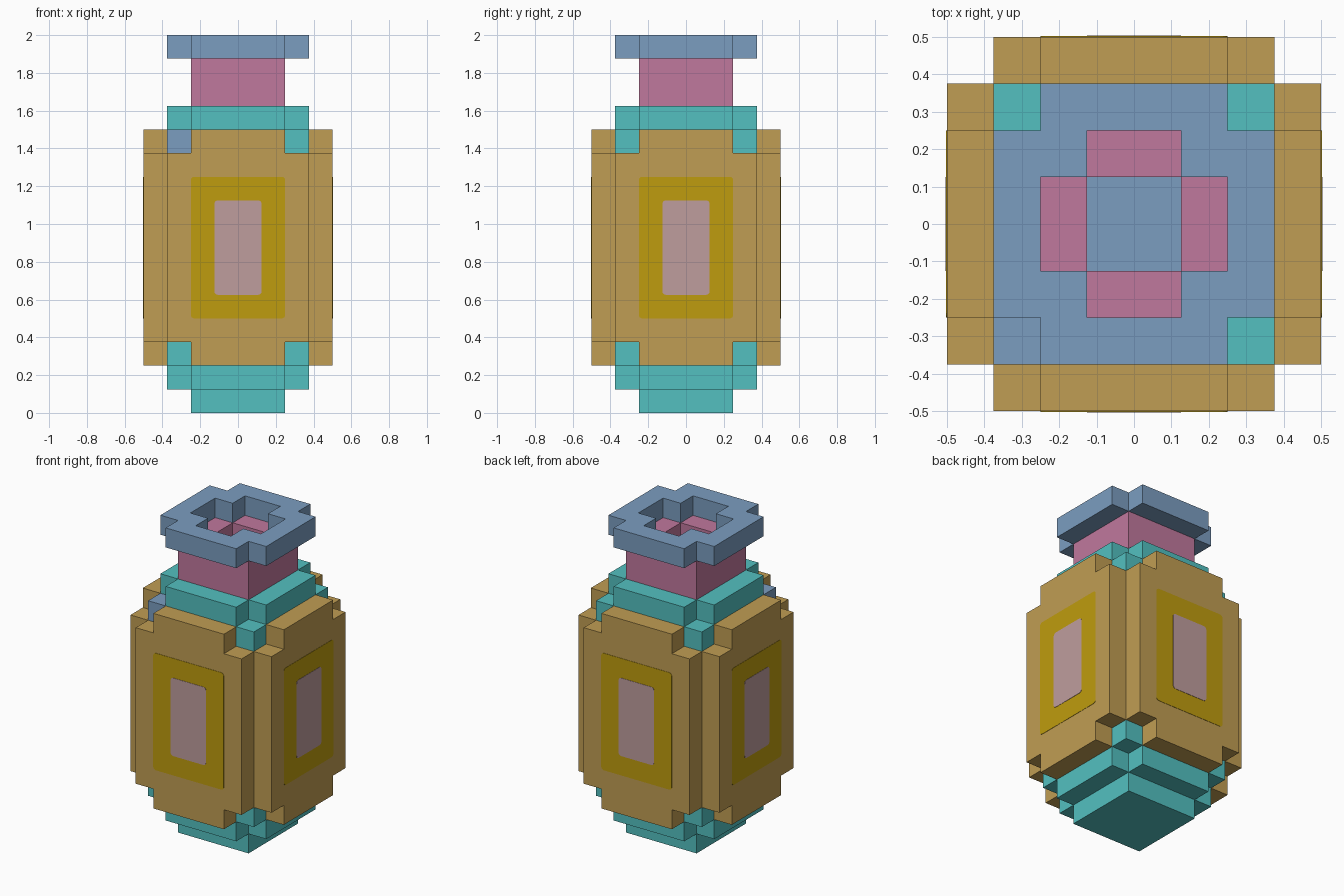
import bpy, bmesh, math
from mathutils import Matrix

cube = bpy.data.objects.get("Cube")
if cube:
    bpy.data.objects.remove(cube, do_unlink=True)

U = 0.125  # block size


def material(name, rgb):
    lin = [((c / 255 + 0.055) / 1.055) ** 2.4 for c in rgb] + [1.0]
    m = bpy.data.materials.new(name)
    m.use_nodes = True
    m.diffuse_color = lin
    m.node_tree.nodes["Principled BSDF"].inputs["Base Color"].default_value = lin
    return m


TAN = material("tan", (192, 157, 83))
YELLOW = material("mustard", (191, 156, 14))
MAUVE = material("mauve", (191, 157, 157))
TEAL = material("teal", (83, 192, 192))
BLUE = material("blue", (123, 157, 192))
PINK = material("pink", (192, 120, 157))


# Outlines, measured in blocks
def rect(w, h):
    return [(-w, -h), (w, -h), (w, h), (-w, h)]


def cross(w, h):
    """Rectangle with one-block square notches in its corners."""
    quarter = [(w, h - 1), (w - 1, h - 1), (w - 1, h)]
    other = [(-x, y) for x, y in reversed(quarter)]
    top = quarter + other
    return top + [(-x, -y) for x, y in top]


def rounded(w, h, r=0.15, steps=4):
    pts = []
    for k, (sx, sy) in enumerate([(1, 1), (-1, 1), (-1, -1), (1, -1)]):
        for i in range(steps + 1):
            a = math.pi / 2 * (k + i / steps)
            pts.append((sx * (w - r) + r * math.cos(a), sy * (h - r) + r * math.sin(a)))
    return pts


def prism(name, mat, z0, z1, outline, hole=None, matrix=None):
    """Extrude an outline, with an optional hole, from z0 to z1 (in blocks)."""
    curve = bpy.data.curves.new(name, 'CURVE')
    curve.dimensions = '2D'
    curve.fill_mode = 'BOTH'
    curve.extrude = (z1 - z0) / 2 * U
    for loop in [outline] + ([hole] if hole else []):
        s = curve.splines.new('POLY')
        s.points.add(len(loop) - 1)
        for p, (x, y) in zip(s.points, loop):
            p.co = (x * U, y * U, 0, 1)
        s.use_cyclic_u = True
    temp = bpy.data.objects.new(name + "_outline", curve)
    mesh = bpy.data.meshes.new_from_object(temp)
    bpy.data.objects.remove(temp)
    bpy.data.curves.remove(curve)
    bm = bmesh.new()
    bm.from_mesh(mesh)
    bmesh.ops.remove_doubles(bm, verts=bm.verts, dist=1e-5)
    bmesh.ops.translate(bm, verts=bm.verts, vec=(0, 0, (z0 + z1) / 2 * U))
    if matrix:
        bmesh.ops.transform(bm, matrix=matrix, verts=bm.verts)
    bmesh.ops.recalc_face_normals(bm, faces=bm.faces)
    for f in bm.faces:
        f.smooth = False
        f.material_index = 0
    bm.to_mesh(mesh)
    bm.free()
    mesh.name = name
    mesh.materials.clear()
    mesh.materials.append(mat)
    ob = bpy.data.objects.new(name, mesh)
    bpy.context.collection.objects.link(ob)
    return ob


# Stacked layers from the foot up to the rim
prism("foot", TEAL, 0, 1, rect(2, 2))
prism("base", TEAL, 1, 3, cross(3, 3))
prism("body_core", TAN, 3, 11, rect(3, 3))
prism("collar", TEAL, 11, 13, cross(3, 3), rect(1, 1))
prism("liquid", BLUE, 11, 12, rect(1, 1))
prism("neck", PINK, 13, 15, rect(2, 2), rect(1, 1))
prism("rim", BLUE, 15, 16, cross(3, 3), cross(2, 2))

# Corner blocks at the top and bottom of the body; one upper block is blue
for sx, side in ((-1, "right"), (1, "left")):
    for sy, end in ((-1, "front"), (1, "back")):
        move = Matrix.Translation((sx * 2.5 * U, sy * 2.5 * U, 0))
        prism(f"lower_corner_{end}_{side}", TEAL, 2, 3, rect(.5, .5), matrix=move)
        mat = BLUE if (sx, sy) == (-1, -1) else TEAL
        prism(f"upper_corner_{end}_{side}", mat, 11, 12, rect(.5, .5), matrix=move)

# Four notched panels, each with a painted window
for i, side in enumerate(("front", "left", "back", "right")):
    turn = (Matrix.Translation((0, 0, 7 * U)) @ Matrix.Rotation(i * math.pi / 2, 4, 'Z')
            @ Matrix.Rotation(math.pi / 2, 4, 'X'))
    prism(f"panel_{side}", TAN, 3, 4, cross(3, 5), matrix=turn)
    prism(f"window_frame_{side}", YELLOW, 3.99, 4.016, rounded(2, 3), matrix=turn)
    prism(f"window_{side}", MAUVE, 3.99, 4.032, rounded(1, 2), matrix=turn)
